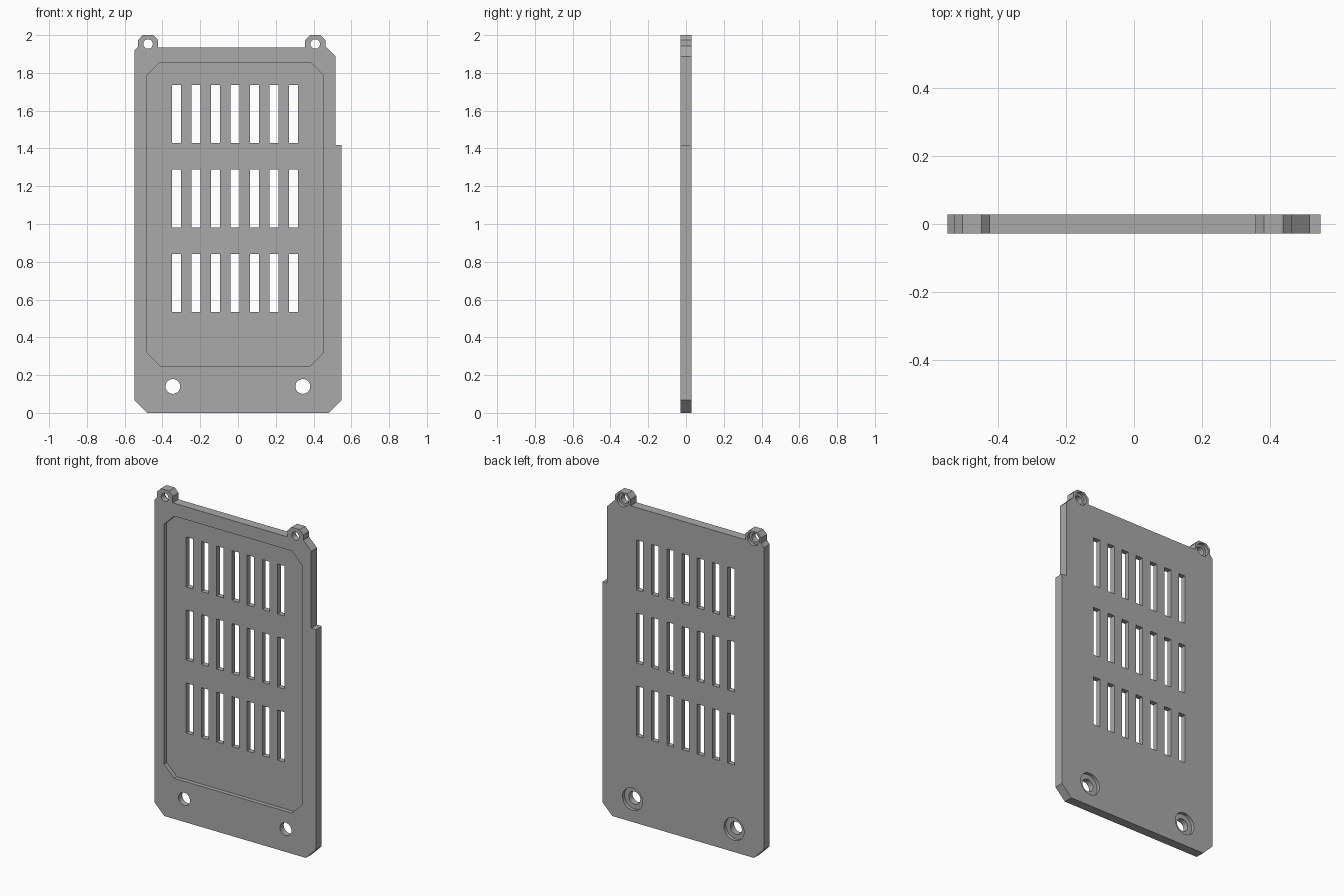
import bpy
import bmesh
from math import cos, sin, tau, radians

cube = bpy.data.objects.get("Cube")
if cube:
    bpy.data.objects.remove(cube, do_unlink=True)

HALF = 0.028  # half of the plate thickness

grey = bpy.data.materials.new("mid grey")
grey.use_nodes = True
colour = (0.4, 0.4, 0.4, 1)
grey.diffuse_color = colour
grey.node_tree.nodes["Principled BSDF"].inputs["Base Color"].default_value = colour


def prisms(name, outlines, y0, y1):
    """One object holding an extruded prism for every (x, z) outline."""
    bm = bmesh.new()
    for outline in outlines:
        face = bm.faces.new([bm.verts.new((x, y0, z)) for x, z in outline])
        grown = bmesh.ops.extrude_face_region(bm, geom=[face])["geom"]
        bmesh.ops.translate(bm, vec=(0, y1 - y0, 0),
                            verts=[v for v in grown if isinstance(v, bmesh.types.BMVert)])
    bmesh.ops.recalc_face_normals(bm, faces=bm.faces)
    mesh = bpy.data.meshes.new(name)
    bm.to_mesh(mesh)
    bm.free()
    mesh.materials.append(grey)
    obj = bpy.data.objects.new(name, mesh)
    bpy.context.collection.objects.link(obj)
    return obj


def circle(x, z, r, n=32):
    return [(x + r * cos(tau * i / n), z + r * sin(tau * i / n)) for i in range(n)]


def box(x0, x1, z0, z1):
    return [(x0, z0), (x1, z0), (x1, z1), (x0, z1)]


def chamfered(x0, x1, z0, z1, c):
    return [(x0 + c, z0), (x1 - c, z0), (x1, z0 + c), (x1, z1 - c),
            (x1 - c, z1), (x0 + c, z1), (x0, z1 - c), (x0, z0 + c)]


def ear(x, right_foot, left_foot):
    """Chamfered mounting lug, traced from its right foot to its left foot."""
    return [(x + 0.053, right_foot), (x + 0.053, 1.974), (x + 0.028, 2),
            (x - 0.028, 2), (x - 0.053, 1.974), (x - 0.053, left_foot)]


# Cover plate outline with clipped corners, side step and two lugs
TOP = 1.934
outline = [(-0.48, 0), (0.48, 0), (0.548, 0.068), (0.548, 1.417),
           (0.516, 1.417), (0.516, 1.888)]
outline += ear(0.409, 1.942, TOP) + ear(-0.476, TOP, 1.94)
outline += [(-0.548, 1.918), (-0.548, 0.068)]
plate = prisms("cover_plate", [outline], -HALF, HALF)

# Shallow front recess
recess = prisms("recess_cutter", [chamfered(-0.481, 0.452, 0.249, 1.855, 0.068)], -0.1, -0.003)

# Three rows of seven vent slots
slots = []
for row in range(3):
    for col in range(7):
        x = -0.016 + (col - 3) * 0.1033
        z = 0.687 + row * 0.4475
        slots.append(box(x - 0.0235, x + 0.0235, z - 0.153, z + 0.153))
vents = prisms("vent_cutter", slots, -0.1, 0.1)

# Screw holes with wider seats on the back: x, z, hole radius, seat radius
screws = [(-0.345, 0.14, 0.039, 0.068), (0.343, 0.14, 0.039, 0.068),
          (-0.476, 1.953, 0.025, 0.04), (0.409, 1.953, 0.025, 0.04)]
seats = prisms("seat_cutter", [circle(x, z, s) for x, z, r, s in screws], 0.008, 0.1)
holes = prisms("hole_cutter", [circle(x, z, r) for x, z, r, s in screws], -0.1, 0.1)

# Cut everything and tidy up the cutters
bpy.ops.object.select_all(action="DESELECT")
plate.select_set(True)
bpy.context.view_layer.objects.active = plate
for cutter in (recess, vents, seats, holes):
    cutter.hide_render = True
    cut = plate.modifiers.new(cutter.name, "BOOLEAN")
    cut.operation = "DIFFERENCE"
    cut.solver = "EXACT"
    cut.object = cutter
    bpy.ops.object.modifier_apply(modifier=cut.name)
    bpy.data.objects.remove(cutter, do_unlink=True)

bpy.ops.object.shade_smooth_by_angle(angle=radians(30))
